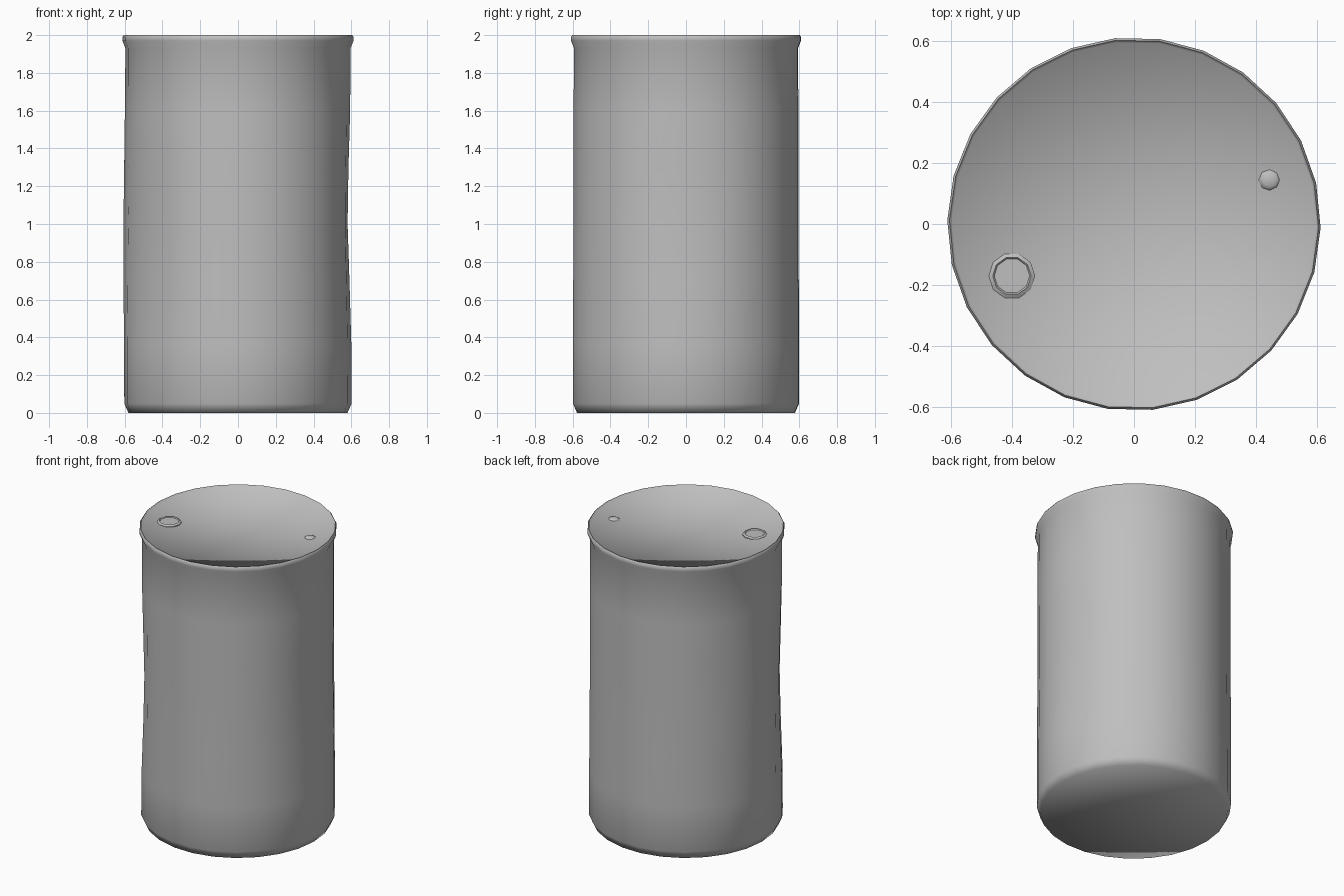
import bpy, bmesh
from math import cos, sin, pi, radians, exp

cube = bpy.data.objects.get("Cube")
if cube:
    bpy.data.objects.remove(cube, do_unlink=True)

# Single bare-metal colour
metal = bpy.data.materials.new("grey_metal")
metal.use_nodes = True
GREY = (0.52, 0.52, 0.52, 1)
metal.diffuse_color = GREY
metal.node_tree.nodes["Principled BSDF"].inputs["Base Color"].default_value = GREY


def lathe(name, profile, sides, centre=(0, 0), warp=None, smooth=70, turn=0.0):
    """Revolve (radius, height) points; radius 0 closes an end to a point."""
    bm = bmesh.new()
    rings = []
    for r, z in profile:
        if r == 0:
            rings.append([bm.verts.new((centre[0], centre[1], z))])
            continue
        ring = []
        for i in range(sides):
            a = turn + 2 * pi * i / sides
            rr = r + (warp(a, z) if warp else 0)
            ring.append(bm.verts.new((centre[0] + rr * cos(a), centre[1] + rr * sin(a), z)))
        rings.append(ring)
    for low, high in zip(rings, rings[1:]):
        for i in range(sides):
            j = (i + 1) % sides
            if len(low) == 1:
                bm.faces.new((low[0], high[j], high[i]))
            elif len(high) == 1:
                bm.faces.new((low[i], low[j], high[0]))
            else:
                bm.faces.new((low[i], low[j], high[j], high[i]))
    bmesh.ops.recalc_face_normals(bm, faces=bm.faces)
    mesh = bpy.data.meshes.new(name)
    bm.to_mesh(mesh)
    bm.free()
    mesh.materials.append(metal)
    ob = bpy.data.objects.new(name, mesh)
    bpy.context.collection.objects.link(ob)
    bpy.ops.object.select_all(action="DESELECT")
    ob.select_set(True)
    bpy.context.view_layer.objects.active = ob
    bpy.ops.object.shade_smooth_by_angle(angle=radians(smooth))
    return ob


def dents(a, z):
    """Shallow knocks in the wall, fading out towards both ends."""
    def bump(direction, height, width, depth):
        across = (1 - cos(a - radians(direction))) / width
        return depth * exp(-across - ((z - height) / 0.45) ** 2)
    return (bump(0, 1.05, 0.06, -0.018) + bump(212, 0.95, 0.05, -0.02)
            + bump(175, 0.95, 0.05, 0.01))


# Drum body: dished base, chamfer, wall, rolled rim and sunken lid
body = [(0, 0.02), (0.58, 0.0), (0.602, 0.05), (0.602, 0.35), (0.6, 0.7),
        (0.598, 1.0), (0.598, 1.3), (0.598, 1.6), (0.596, 1.93),
        (0.612, 1.97), (0.612, 1.99), (0.605, 2.0), (0.597, 1.988), (0, 1.965)]
lathe("drum_body", body, 26, warp=dents, turn=-0.02)

# Large bung with a bevelled collar
lathe("large_bung", [(0.076, 1.955), (0.076, 1.985), (0.063, 1.993), (0.058, 1.987), (0, 1.987)],
      10, centre=(-0.4, -0.17), smooth=50)

# Small domed bung
lathe("small_bung", [(0.038, 1.955), (0.038, 1.981), (0.022, 1.99), (0, 1.992)],
      8, centre=(0.445, 0.145), smooth=70)
